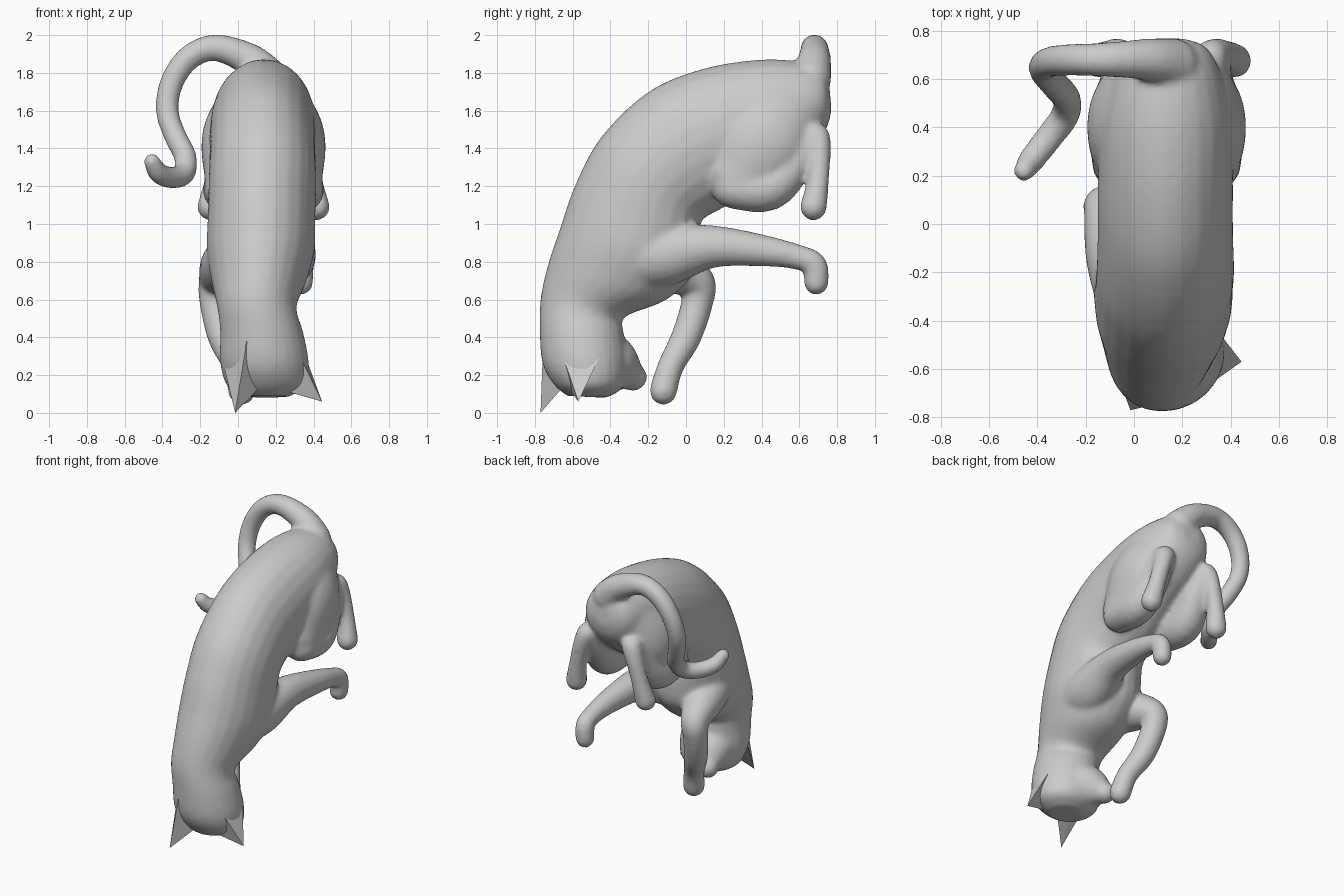
import bpy, bmesh, math
from mathutils import Vector

N = 24  # sides of every loft


def spline(rows, steps=5):
    """Catmull-Rom through rows of numbers."""
    out = []
    for i in range(len(rows) - 1):
        a, b, c, d = (rows[max(i - 1, 0)], rows[i], rows[i + 1], rows[min(i + 2, len(rows) - 1)])
        for k in range(steps):
            t = k / steps
            out.append([0.5 * (2 * q + (r - p) * t + (2 * p - 5 * q + 4 * r - s) * t * t
                               + (3 * q - p - 3 * r + s) * t ** 3) for p, q, r, s in zip(a, b, c, d)])
    return out + [list(rows[-1])]


def loft(bm, rings):
    loops = [[bm.verts.new(p) for p in ring] for ring in rings]
    for a, b in zip(loops, loops[1:]):
        for i in range(N):
            j = (i + 1) % N
            bm.faces.new((a[i], a[j], b[j], b[i]))
    bm.faces.new(loops[0][::-1])
    bm.faces.new(loops[-1])


def trunk(bm, rows):
    """rows: back y, z, belly y, z, centre x, half width"""
    rings = []
    for yb, zb, ye, ze, xc, hw in spline(rows):
        c = Vector((xc, (yb + ye) / 2, (zb + ze) / 2))
        h = Vector((0, yb - ye, zb - ze)) / 2
        rings.append([c + Vector((hw, 0, 0)) * math.cos(a) + h * math.sin(a)
                      for a in (2 * math.pi * i / N for i in range(N))])
    loft(bm, rings)


def limb(bm, rows, flat=1.0):
    """Round-ended tube; rows: x, y, z, radius. flat scales it sideways."""
    pts = [(Vector(r[:3]), r[3]) for r in spline(rows)]
    d0 = (pts[0][0] - pts[1][0]).normalized()
    d1 = (pts[-1][0] - pts[-2][0]).normalized()
    caps = [(math.sin(a), math.cos(a)) for a in (0.4, 0.8, 1.15, 1.45)]
    (p0, r0), (p1, r1) = pts[0], pts[-1]
    path = ([(p0 + d0 * r0 * s, r0 * c, -d0) for s, c in reversed(caps)]
            + [(p, r, (pts[min(i + 1, len(pts) - 1)][0] - pts[max(i - 1, 0)][0]).normalized())
               for i, (p, r) in enumerate(pts)]
            + [(p1 + d1 * r1 * s, r1 * c, d1) for s, c in caps])
    u = path[0][2].orthogonal().normalized()
    rings = []
    for p, r, t in path:
        u = (u - t * u.dot(t)).normalized()
        v = t.cross(u)
        ring = []
        for i in range(N):
            a = 2 * math.pi * i / N
            o = (u * math.cos(a) + v * math.sin(a)) * r
            o.x *= flat
            ring.append(p + o)
        rings.append(ring)
    loft(bm, rings)


def finish(bm, name):
    bmesh.ops.recalc_face_normals(bm, faces=bm.faces)
    me = bpy.data.meshes.new(name)
    bm.to_mesh(me)
    bm.free()
    ob = bpy.data.objects.new(name, me)
    bpy.context.collection.objects.link(ob)
    return ob


body = bmesh.new()

# torso, neck and skull
trunk(body, [
    (0.76, 1.72, 0.77, 1.60, 0.14, 0.07),
    (0.72, 1.81, 0.74, 1.50, 0.14, 0.16),
    (0.60, 1.86, 0.64, 1.38, 0.14, 0.22),
    (0.38, 1.87, 0.45, 1.25, 0.135, 0.27),
    (0.08, 1.82, 0.28, 1.13, 0.13, 0.28),
    (-0.20, 1.70, 0.15, 1.06, 0.13, 0.28),
    (-0.45, 1.46, 0.08, 1.01, 0.13, 0.285),
    (-0.59, 1.20, 0.08, 0.90, 0.125, 0.285),
    (-0.67, 0.97, 0.05, 0.75, 0.12, 0.285),
    (-0.73, 0.79, -0.10, 0.60, 0.11, 0.25),
    (-0.77, 0.61, -0.32, 0.51, 0.10, 0.21),
    (-0.775, 0.43, -0.33, 0.43, 0.125, 0.22),
    (-0.76, 0.26, -0.31, 0.28, 0.14, 0.235),
    (-0.70, 0.15, -0.33, 0.14, 0.15, 0.21),
    (-0.63, 0.09, -0.42, 0.08, 0.15, 0.12),
])

# muzzle
limb(body, [(0.13, -0.50, 0.28, 0.19), (0.07, -0.38, 0.25, 0.155), (0.02, -0.28, 0.19, 0.075)])

# stretched foreleg
limb(body, [(0.20, -0.42, 0.84, 0.16), (0.25, -0.15, 0.83, 0.17), (0.30, 0.13, 0.88, 0.115),
            (0.33, 0.40, 0.86, 0.085), (0.34, 0.59, 0.825, 0.067), (0.34, 0.68, 0.785, 0.066),
            (0.335, 0.69, 0.69, 0.066)], 0.95)

# folded foreleg
limb(body, [(0.02, -0.40, 0.84, 0.15), (-0.06, -0.14, 0.78, 0.14), (-0.11, 0.05, 0.70, 0.10),
            (-0.12, 0.06, 0.59, 0.085), (-0.08, 0.0, 0.40, 0.08), (-0.01, -0.08, 0.25, 0.07),
            (0.02, -0.12, 0.115, 0.073)])

# thighs, shanks and hind feet
for s in (1, -1):
    def side(rows):
        return [(0.135 + s * x, y, z, r) for x, y, z, r in rows]
    limb(body, side([(0.11, 0.54, 1.62, 0.19), (0.18, 0.42, 1.44, 0.235), (0.20, 0.31, 1.26, 0.185)]), 0.62)
    limb(body, side([(0.20, 0.25, 1.19, 0.11), (0.20, 0.44, 1.19, 0.12), (0.18, 0.58, 1.33, 0.10),
                     (0.175, 0.68, 1.47, 0.075), (0.21, 0.705, 1.39, 0.062), (0.25, 0.70, 1.24, 0.058),
                     (0.28, 0.675, 1.09, 0.072)]))

# tail
limb(body, [(0.16, 0.66, 1.77, 0.11), (0.06, 0.68, 1.87, 0.088), (-0.12, 0.68, 1.933, 0.071),
            (-0.26, 0.68, 1.88, 0.066), (-0.35, 0.67, 1.75, 0.063), (-0.375, 0.64, 1.60, 0.061),
            (-0.33, 0.58, 1.46, 0.06), (-0.28, 0.52, 1.36, 0.06), (-0.285, 0.45, 1.27, 0.06),
            (-0.35, 0.36, 1.245, 0.058), (-0.42, 0.27, 1.27, 0.055), (-0.455, 0.22, 1.33, 0.045)])

# blend everything into one smooth skin
skin = finish(body, "cat_body")
rm = skin.modifiers.new("blend", 'REMESH')
rm.mode = 'VOXEL'
rm.voxel_size = 0.015
rm.use_smooth_shade = True
sm = skin.modifiers.new("relax", 'SMOOTH')
sm.factor = 0.5
sm.iterations = 10

# ears: inner base, back base, outer base, cupped front, tip
for name, pts in {
    "left_ear": [(0.13, -0.64, 0.15), (0.05, -0.755, 0.40), (-0.085, -0.58, 0.29),
                 (0.02, -0.64, 0.17), (-0.015, -0.77, 0.0)],
    "right_ear": [(0.20, -0.62, 0.13), (0.29, -0.68, 0.38), (0.36, -0.46, 0.29),
                  (0.29, -0.55, 0.18), (0.445, -0.57, 0.06)],
}.items():
    bm = bmesh.new()
    v = [bm.verts.new(p) for p in pts]
    for i in range(4):
        bm.faces.new((v[i], v[(i + 1) % 4], v[4]))
    bm.faces.new(v[3::-1])
    finish(bm, name)
